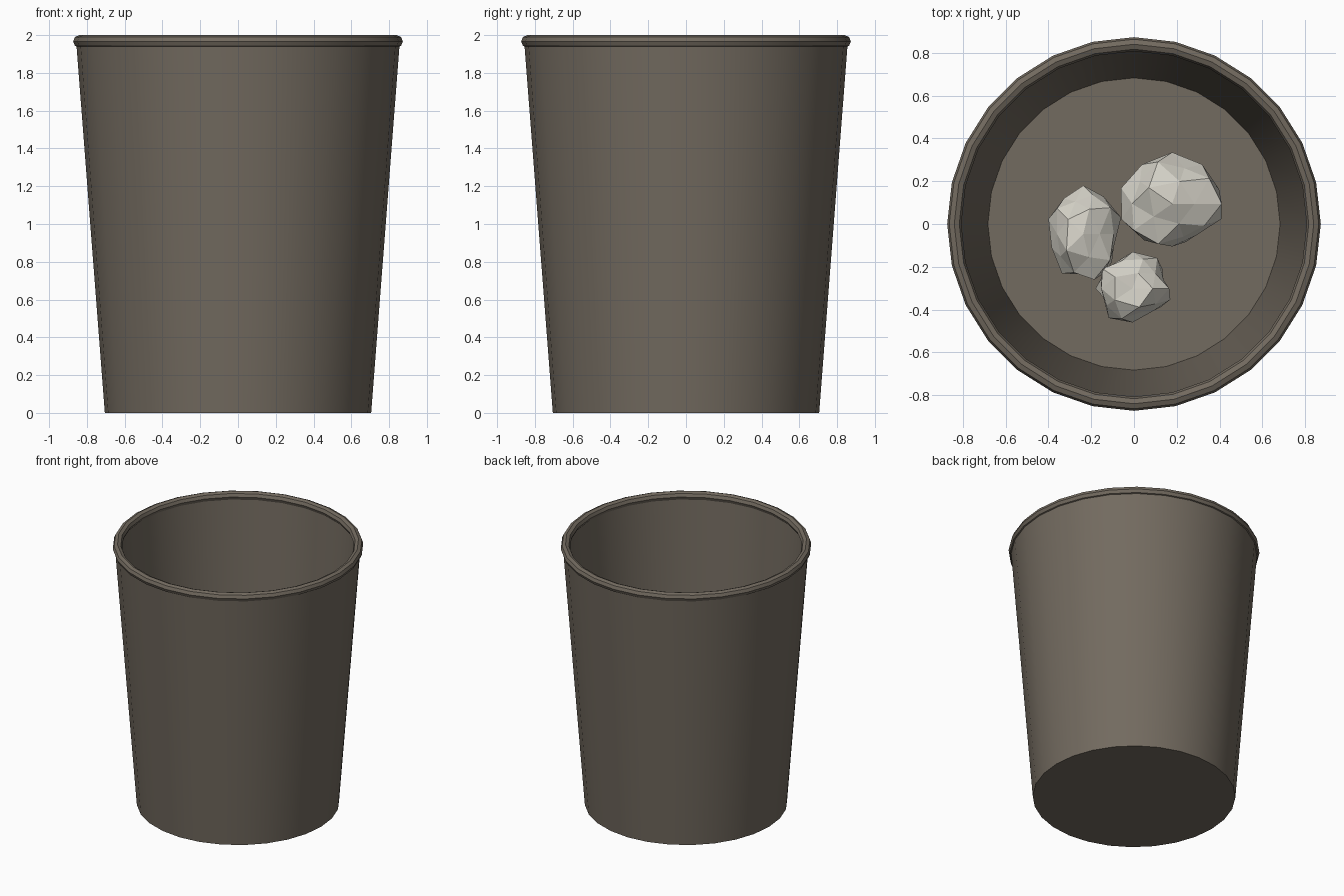
import bpy, bmesh, math, random
from mathutils import Vector

SIDES = 28
FLOOR_Z = 0.06

cube = bpy.data.objects.get("Cube")
if cube:
    bpy.data.objects.remove(cube, do_unlink=True)


def make_material(name, rgb):
    mat = bpy.data.materials.new(name)
    mat.use_nodes = True
    color = (*rgb, 1)
    mat.diffuse_color = color
    bsdf = mat.node_tree.nodes["Principled BSDF"]
    bsdf.inputs["Base Color"].default_value = color
    bsdf.inputs["Roughness"].default_value = 0.8
    return mat


def add_object(name, bm, mat, smooth):
    mesh = bpy.data.meshes.new(name)
    bmesh.ops.recalc_face_normals(bm, faces=bm.faces)
    bm.to_mesh(mesh)
    bm.free()
    mesh.materials.append(mat)
    obj = bpy.data.objects.new(name, mesh)
    bpy.context.collection.objects.link(obj)
    if smooth:
        bpy.ops.object.select_all(action="DESELECT")
        obj.select_set(True)
        bpy.context.view_layer.objects.active = obj
        bpy.ops.object.shade_smooth_by_angle(angle=math.radians(30))
    return obj


def lathe(name, profile, mat, closed=False):
    """Turn a radius/height profile around z; an open profile gets end caps."""
    bm = bmesh.new()
    rings = []
    for r, z in profile:
        angles = [math.tau * i / SIDES for i in range(SIDES)]
        rings.append([bm.verts.new((r * math.cos(a), r * math.sin(a), z)) for a in angles])
    pairs = list(zip(rings, rings[1:]))
    if closed:
        pairs.append((rings[-1], rings[0]))
    else:
        bm.faces.new(rings[0])
        bm.faces.new(rings[-1])
    for low, high in pairs:
        for i in range(SIDES):
            j = (i + 1) % SIDES
            bm.faces.new((low[i], low[j], high[j], high[i]))
    return add_object(name, bm, mat, True)


def rock(name, center, size, seed, mat):
    """Faceted stone fitted to a given size and resting on the bucket floor."""
    rng = random.Random(seed)
    bm = bmesh.new()
    bmesh.ops.create_icosphere(bm, subdivisions=2, radius=1)
    for v in bm.verts:
        v.co *= rng.uniform(0.82, 1.12)
    for axis in range(3):
        values = [v.co[axis] for v in bm.verts]
        low, span = min(values), max(values) - min(values)
        for v in bm.verts:
            v.co[axis] = ((v.co[axis] - low) / span - 0.5) * size[axis]
    offset = Vector((*center, FLOOR_Z + size[2] / 2))
    bmesh.ops.translate(bm, verts=bm.verts, vec=offset)
    return add_object(name, bm, mat, False)


bucket_mat = make_material("dark taupe", (0.17, 0.145, 0.115))
stone_mat = make_material("pale stone", (0.66, 0.64, 0.57))

# Tapered bucket: outside wall, top lip, inside wall, floor
lathe("bucket", [(0.705, 0), (0.857, 1.97), (0.825, 1.97), (0.683, FLOOR_Z)], bucket_mat)

# Rolled rim
rim = [(0.84 + 0.033 * math.cos(k * math.tau / 8), 1.967 + 0.033 * math.sin(k * math.tau / 8))
       for k in range(8)]
lathe("rim", rim, bucket_mat, closed=True)

# Loose stones on the floor
rock("large_rock", (0.175, 0.115), (0.47, 0.44, 0.36), 3, stone_mat)
rock("long_rock", (-0.23, -0.04), (0.34, 0.44, 0.32), 8, stone_mat)
rock("small_rock", (-0.005, -0.295), (0.35, 0.33, 0.28), 5, stone_mat)
